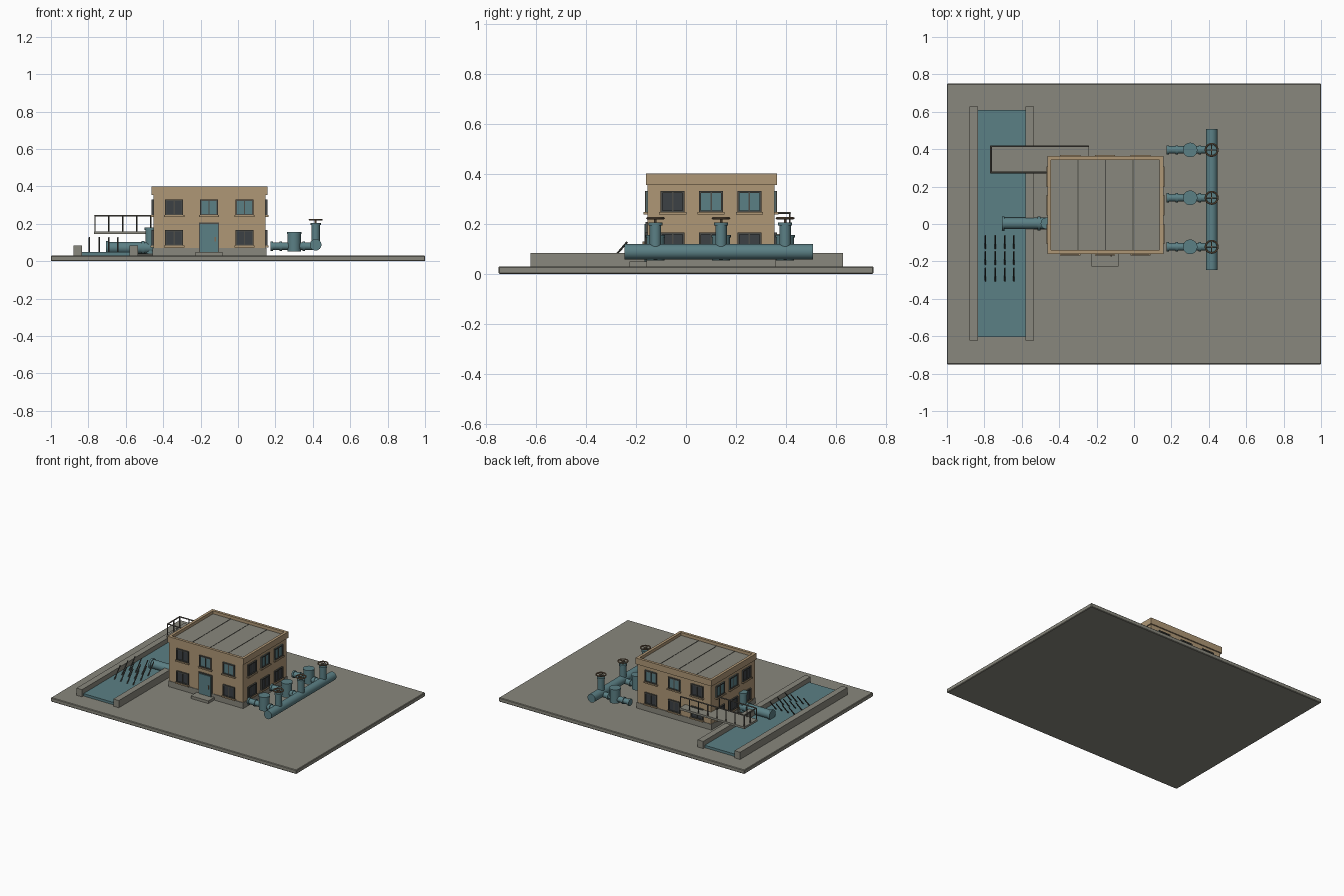
import bpy, math
from mathutils import Vector

if "Cube" in bpy.data.objects:
    bpy.data.objects.remove(bpy.data.objects["Cube"])

def mat(name, r, g, b):
    m = bpy.data.materials.new(name)
    m.diffuse_color = (r, g, b, 1)
    m.use_nodes = True
    m.node_tree.nodes["Principled BSDF"].inputs["Base Color"].default_value = m.diffuse_color
    return m

TAN = mat("tan_wall", .43, .31, .18)
GREY = mat("concrete", .25, .245, .205)
TEAL = mat("teal_paint", .105, .215, .235)
DARK = mat("dark_glass", .045, .053, .06)
FRAME = mat("frame_grey", .075, .075, .065)
STEEL = mat("rail_steel", .13, .12, .10)
BROWN = mat("valve_brown", .22, .15, .09)

def box(name, x0, x1, y0, y1, z0, z1, m, bevel=0):
    x0, x1 = sorted((x0, x1))
    y0, y1 = sorted((y0, y1))
    v = [(x, y, z) for z in (z0, z1) for x, y in ((x0, y0), (x1, y0), (x1, y1), (x0, y1))]
    f = [(3, 2, 1, 0), (4, 5, 6, 7)] + [(i, (i + 1) % 4, (i + 1) % 4 + 4, i + 4) for i in range(4)]
    me = bpy.data.meshes.new(name)
    me.from_pydata(v, [], f)
    me.materials.append(m)
    ob = bpy.data.objects.new(name, me)
    bpy.context.collection.objects.link(ob)
    if bevel:
        b = ob.modifiers.new("bevel", "BEVEL")
        b.width, b.segments = bevel, 1
    return ob

def smooth(ob, m):
    ob.data.materials.append(m)
    bpy.ops.object.shade_smooth_by_angle(angle=math.radians(35))

def rod(name, a, b, r, m, n=24):
    a, b = Vector(a), Vector(b)
    bpy.ops.mesh.primitive_cylinder_add(vertices=n, radius=r, depth=(b - a).length, location=(a + b) / 2)
    ob = bpy.context.object
    ob.name = name
    ob.rotation_euler = (b - a).to_track_quat('Z', 'Y').to_euler()
    smooth(ob, m)

def ring(name, loc, R, r, m):
    bpy.ops.mesh.primitive_torus_add(location=loc, major_radius=R, minor_radius=r,
                                     major_segments=28, minor_segments=8)
    bpy.context.object.name = name
    smooth(bpy.context.object, m)

# ground slab
box("ground_slab", -1, 1, -.75, .75, 0, .03, GREY, .004)

# building shell
X0, X1, Y0, Y1 = -.453, .148, -.153, .354
box("walls", X0, X1, Y0, Y1, .065, .37, TAN)
box("plinth", X0 - .004, X1 + .004, Y0 - .004, Y1 + .004, .03, .072, GREY)
box("roof_deck", X0 + .01, X1 - .01, Y0 + .01, Y1 - .01, .365, .378, GREY)
for x in (-.30, -.153, -.005):
    box("roof_seam", x - .002, x + .002, Y0 + .01, Y1 - .01, .378, .380, FRAME)
px0, px1, py0, py1, t = -.463, .157, -.16, .363, .02
for a in ((px0, px1, py0, py0 + t), (px0, px1, py1 - t, py1),
          (px0, px0 + t, py0 + t, py1 - t), (px1 - t, px1, py0 + t, py1 - t)):
    box("parapet", *a, .355, .40, TAN)

# a plate on one wall: u along the wall, d outwards from it
def plate(name, side, u0, u1, d0, d1, z0, z1, m):
    if side == "front":
        box(name, u0, u1, Y0 - d0, Y0 - d1, z0, z1, m)
    elif side == "back":
        box(name, u0, u1, Y1 + d0, Y1 + d1, z0, z1, m)
    elif side == "left":
        box(name, X0 - d0, X0 - d1, u0, u1, z0, z1, m)
    else:
        box(name, X1 + d0, X1 + d1, u0, u1, z0, z1, m)

def window(side, u, z0, z1, glass):
    w = .048
    plate("window_glass", side, u - w, u + w, 0, .004, z0, z1, glass)
    for s in (-1, 1):
        plate("window_jamb", side, u + s * w, u + s * (w - .008), 0, .01, z0, z1, FRAME)
    plate("window_head", side, u - w, u + w, 0, .01, z1 - .008, z1, FRAME)
    plate("window_foot", side, u - w, u + w, 0, .01, z0, z0 + .007, FRAME)
    plate("window_mullion", side, u - .003, u + .003, 0, .007, z0, z1, FRAME)
    plate("window_sill", side, u - w - .006, u + w + .006, 0, .016, z0 - .009, z0, TAN)

for side in ("front", "back", "left", "right"):
    us = (-.341, -.155, .035) if side in ("front", "back") else (-.053, .1, .253)
    for i, u in enumerate(us):
        window(side, u, .246, .33, TEAL if i > 0 else DARK)
        if not (side == "front" and i == 1):
            window(side, u, .083, .166, DARK)

# front door and step
plate("door_frame", "front", -.209, -.101, 0, .008, .05, .206, FRAME)
plate("door", "front", -.202, -.108, .008, .013, .05, .199, TEAL)
plate("door_handle", "front", -.125, -.118, .013, .02, .105, .13, BROWN)
box("door_step", -.226, -.083, -.226, Y0, .03, .05, GREY)

# water channel
for x in (-.88, -.58):
    box("channel_wall", x, x + .045, -.622, .628, .03, .083, GREY)
box("channel_water", -.835, -.58, -.605, .61, .03, .048, TEAL)

# sloping screen bars
for x in (-.794, -.742, -.69, -.642):
    for y in (-.132, -.217, -.305):
        rod("screen_bar", (x, y, .046), (x, y + .07, .127), .004, FRAME, 8)

# intake pipe
rod("intake_pipe", (-.70, .003, .072), (-.44, .003, .072), .031, TEAL)
for x in (-.706, -.515):
    rod("intake_flange", (x, .003, .072), (x + .014, .003, .072), .037, TEAL)
rod("intake_riser", (-.468, .003, .035), (-.468, .003, .175), .027, TEAL)
rod("riser_cap", (-.468, .003, .168), (-.468, .003, .18), .031, TEAL)
box("intake_base", -.56, -.44, -.03, .035, .03, .041, FRAME)

# walkway with railing
PX0, PX1, PY0, PY1 = -.77, -.24, .27, .42
box("walkway_outer", PX0, X0, PY0, PY1, .145, .16, GREY)
box("walkway_rear", X0, PX1, Y1, PY1, .145, .16, GREY)
ya, yb, xa = PY0 + .005, PY1 - .005, PX0 + .005
rails = [((xa, yb), (PX1 - .005, yb), 7), ((xa, ya), (X0 - .012, ya), 4), ((xa, ya), (xa, yb), 2)]
for (ax, ay), (bx, by), n in rails:
    rod("hand_rail", (ax, ay, .243), (bx, by, .243), .0045, STEEL, 8)
    for i in range(n + 1):
        x, y = ax + (bx - ax) * i / n, ay + (by - ay) * i / n
        rod("rail_post", (x, y, .155), (x, y, .243), .0035, STEEL, 8)

# outlet main pipe
MX, MZ = .415, .088
rod("main_pipe", (MX, -.246, MZ), (MX, .508, MZ), .031, TEAL, 32)

# pumps, branch pipes and valves
for y in (-.122, .14, .396):
    rod("branch_pipe", (.175, y, .08), (MX, y, .08), .02, TEAL)
    for x in (.174, .222, .345):
        rod("branch_flange", (x, y, .08), (x + .012, y, .08), .025, TEAL)
    rod("pump_body", (.30, y, .053), (.30, y, .148), .036, TEAL)
    rod("pump_lid", (.30, y, .146), (.30, y, .156), .039, TEAL)
    rod("valve_body", (MX, y, MZ), (MX, y, .2), .023, TEAL)
    rod("valve_flange", (MX, y, .193), (MX, y, .205), .028, TEAL)
    rod("valve_stem", (MX, y, .2), (MX, y, .226), .005, BROWN, 10)
    ring("hand_wheel", (MX, y, .222), .033, .0045, BROWN)
    for k in range(2):
        dx, dy = .032 * (k == 0), .032 * (k == 1)
        rod("wheel_spoke", (MX - dx, y - dy, .222), (MX + dx, y + dy, .222), .003, BROWN, 8)
